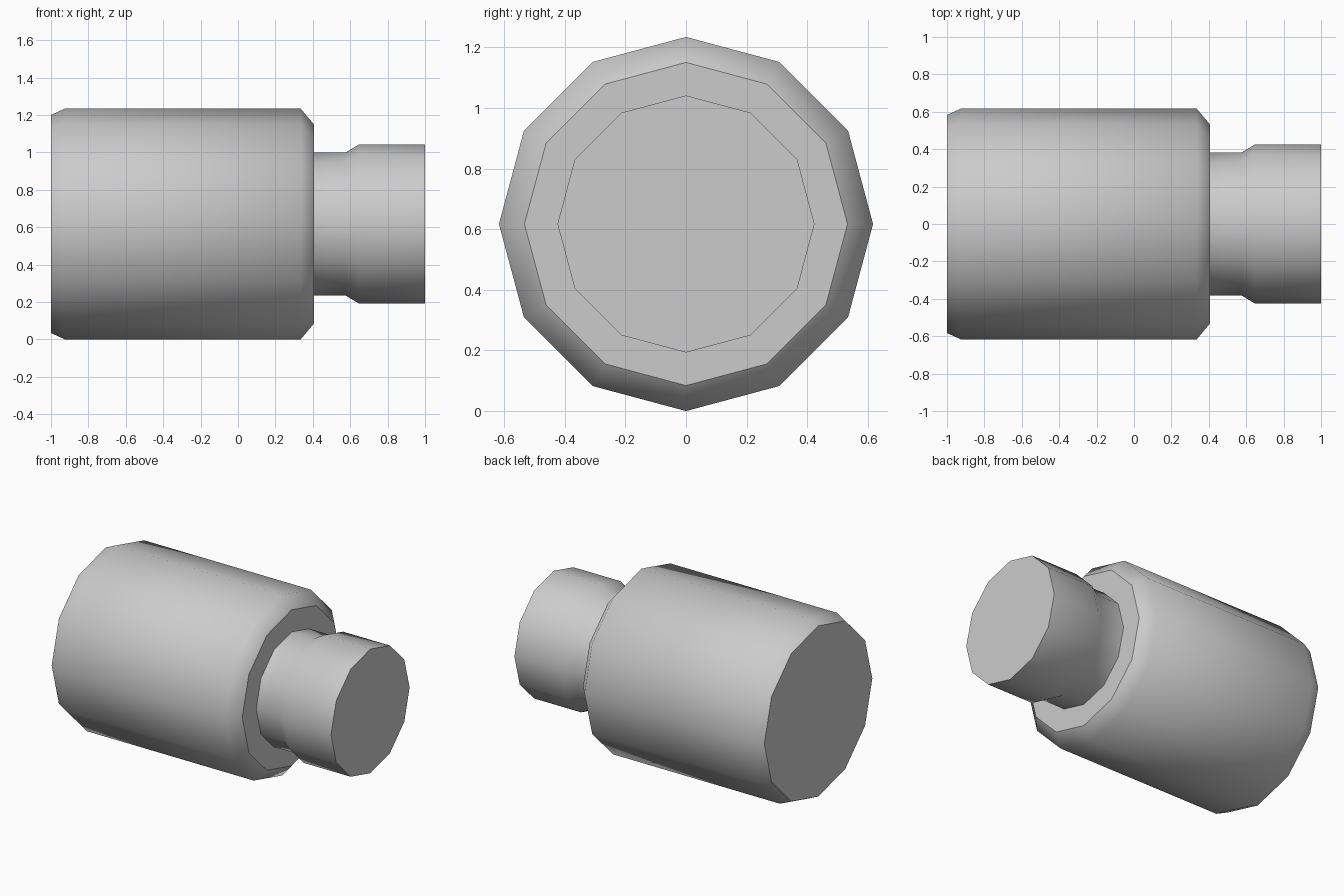
import bpy
import bmesh
from math import cos, sin, pi

SIDES = 12
AXIS_Z = 0.617

cube = bpy.data.objects.get("Cube")
if cube:
    bpy.data.objects.remove(cube, do_unlink=True)

# Plain grey material
grey = bpy.data.materials.new("light_grey")
grey.use_nodes = True
colour = (0.6, 0.6, 0.6, 1)
grey.diffuse_color = colour
grey.node_tree.nodes["Principled BSDF"].inputs["Base Color"].default_value = colour


def turned_part(name, profile):
    """Turn (x, radius) points around the long axis, with flat sharp-edged end caps."""
    bm = bmesh.new()
    angles = [2 * pi * i / SIDES for i in range(SIDES)]
    rings = [[bm.verts.new((x, r * sin(a), AXIS_Z + r * cos(a))) for a in angles]
             for x, r in profile]
    for ring, following in zip(rings, rings[1:]):
        for i in range(SIDES):
            j = (i + 1) % SIDES
            face = bm.faces.new((ring[i], ring[j], following[j], following[i]))
            face.smooth = True
    for end in (rings[0], rings[-1]):
        cap = bm.faces.new(end)
        cap.smooth = False
        for edge in cap.edges:
            edge.smooth = False
    bmesh.ops.recalc_face_normals(bm, faces=bm.faces)
    mesh = bpy.data.meshes.new(name)
    bm.to_mesh(mesh)
    bm.free()
    mesh.materials.append(grey)
    obj = bpy.data.objects.new(name, mesh)
    bpy.context.collection.objects.link(obj)
    return obj


# Wide barrel with bevelled ends
turned_part("barrel", [(-1, 0.583), (-0.925, 0.617), (0.335, 0.617), (0.405, 0.533)])

# Narrow neck flaring into the end plug
turned_part("neck_and_plug", [(0.405, 0.382), (0.575, 0.382), (0.645, 0.424), (1, 0.424)])
